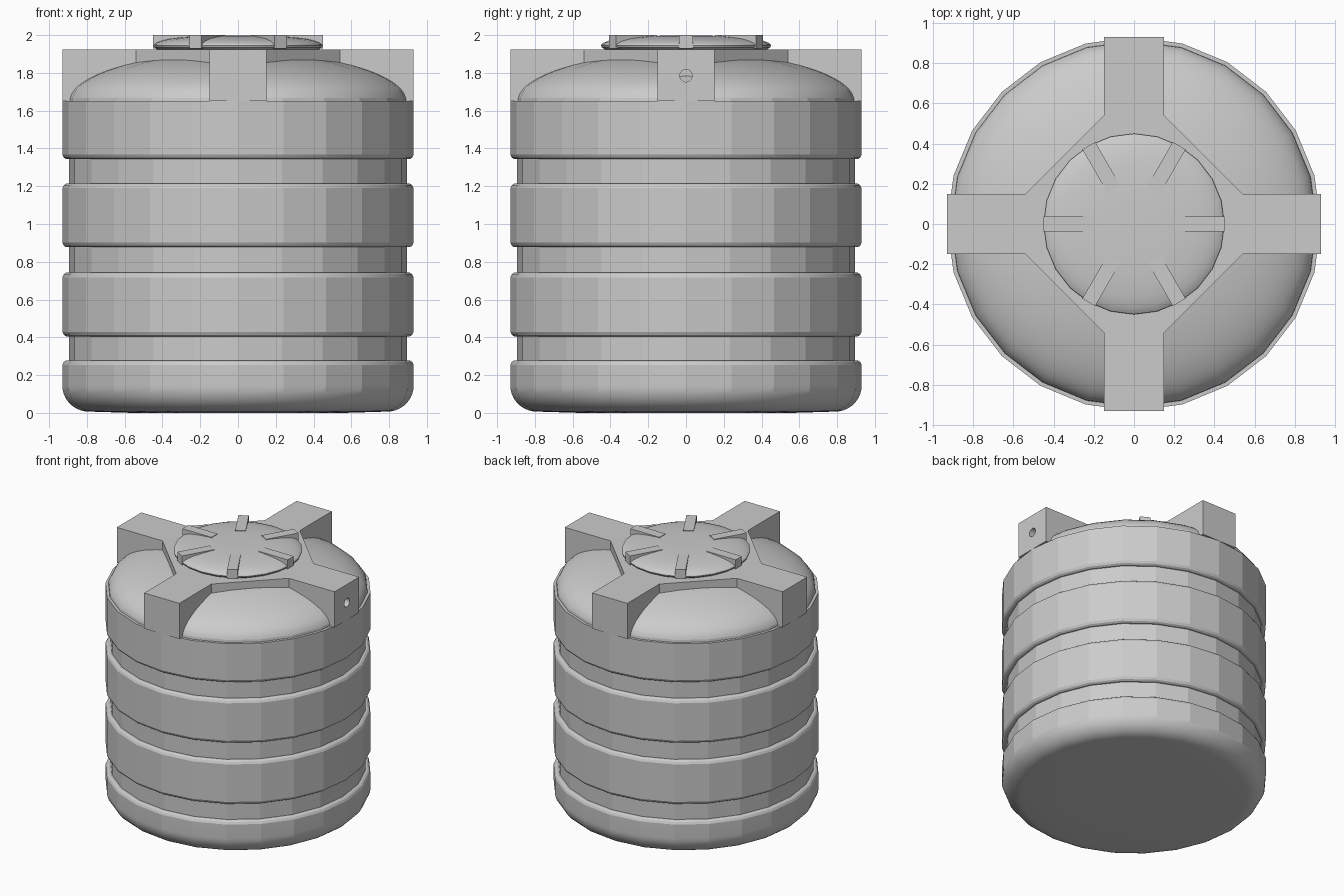
import bpy, bmesh, math
from math import sin, cos, radians

if "Cube" in bpy.data.objects:
    bpy.data.objects.remove(bpy.data.objects["Cube"])

SIDES = 24


def finish(name, bm, smooth=None):
    bmesh.ops.recalc_face_normals(bm, faces=bm.faces)
    mesh = bpy.data.meshes.new(name)
    bm.to_mesh(mesh)
    bm.free()
    ob = bpy.data.objects.new(name, mesh)
    bpy.context.collection.objects.link(ob)
    if smooth:
        bpy.ops.object.select_all(action='DESELECT')
        ob.select_set(True)
        bpy.context.view_layer.objects.active = ob
        bpy.ops.object.shade_smooth_by_angle(angle=radians(smooth))
    return ob


def lathe(name, profile, smooth):
    bm = bmesh.new()
    verts = [bm.verts.new((r, 0, z)) for r, z in profile]
    edges = [bm.edges.new(p) for p in zip(verts, verts[1:])]
    bmesh.ops.spin(bm, geom=verts + edges, cent=(0, 0, 0), axis=(0, 0, 1),
                   angle=math.tau, steps=SIDES, use_duplicate=False)
    bmesh.ops.remove_doubles(bm, verts=bm.verts, dist=1e-4)
    return finish(name, bm, smooth)


def prism(name, outline, z0, z1):
    bm = bmesh.new()
    face = bm.faces.new([bm.verts.new((x, y, z0)) for x, y in outline])
    ext = bmesh.ops.extrude_face_region(bm, geom=[face], use_keep_orig=True)
    top = [g for g in ext['geom'] if isinstance(g, bmesh.types.BMVert)]
    bmesh.ops.translate(bm, verts=top, vec=(0, 0, z1 - z0))
    return finish(name, bm)


def arc(cx, cz, rx, rz, a0, a1, n):
    return [(cx + rx * cos(radians(a0 + (a1 - a0) * i / n)),
             cz + rz * sin(radians(a0 + (a1 - a0) * i / n))) for i in range(n + 1)]


# Tank body: rounded foot, four bands with three grooves, domed shoulder
R, G = 0.93, 0.895
body = [(0, 0), (0.56, 0.0)] + arc(0.79, 0.145, 0.14, 0.138, -90, 0, 10)
for low, high in ((0.278, 0.405), (0.742, 0.877), (1.214, 1.344)):
    body += [(R, low - 0.024), (R - 0.008, low - 0.008), (R - 0.02, low), (G, low),
             (G, high), (R - 0.02, high), (R - 0.008, high + 0.008), (R, high + 0.024)]
body += [(R, 1.65), (0.91, 1.65)]
body += arc(0, 1.65, 0.91, 0.26, 4, 90, 18)
body[-1] = (0, 1.91)
lathe("tank_body", body, 14)

# Cross-shaped lifting frame with chamfered inner corners
w, k, e = 0.15, 0.54, 0.93
outline = []
for i in range(4):
    c, s = (1, 0, -1, 0)[i], (0, 1, 0, -1)[i]
    for x, y in ((k, -w), (e, -w), (e, w), (k, w)):
        outline.append((x * c - y * s, x * s + y * c))
frame = prism("top_cross_frame", outline, 1.65, 1.925)

# Small outlet hole in the right arm
bm = bmesh.new()
bmesh.ops.create_cone(bm, cap_ends=True, segments=16, radius1=0.033, radius2=0.033, depth=0.3)
cutter = finish("outlet_cutter", bm)
cutter.rotation_euler = (0, math.pi / 2, 0)
cutter.location = (0.93, 0, 1.785)
cutter.hide_render = True
cutter.hide_viewport = False
cutter.display_type = 'WIRE'
cut = frame.modifiers.new("outlet_hole", 'BOOLEAN')
cut.object = cutter
cut.operation = 'DIFFERENCE'
cut.solver = 'EXACT'

# Screw lid with low dome
lid = [(0.40, 1.90), (0.43, 1.925), (0.446, 1.935)]
lid += [(0.45, 1.945), (0.447, 1.952), (0.435, 1.96), (0.41, 1.97), (0.37, 1.98),
        (0.31, 1.988), (0.23, 1.995), (0.12, 1.997), (0, 1.998)]
lathe("lid", lid, 30)

# Six grip ribs on the lid
for i in range(6):
    a = radians(60 * i)
    pts = [(0.2, -0.037), (0.45, -0.037), (0.45, 0.037), (0.2, 0.037)]
    prism(f"lid_rib_{i + 1}", [(x * cos(a) - y * sin(a), x * sin(a) + y * cos(a))
                               for x, y in pts], 1.93, 2.0)
